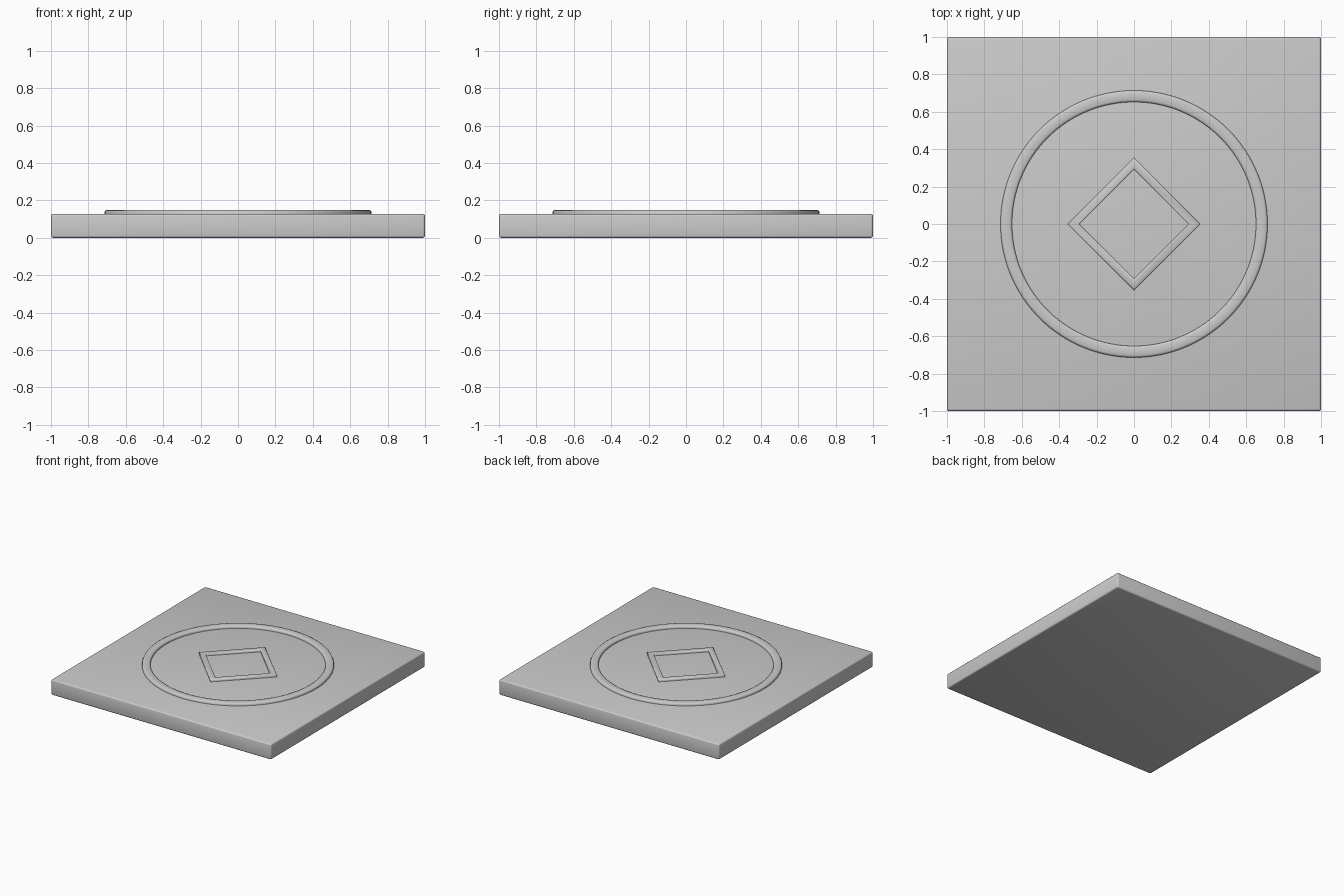
import bpy, bmesh, math

if "Cube" in bpy.data.objects:
    bpy.data.objects.remove(bpy.data.objects["Cube"])


def finish(name, bm, angle):
    bmesh.ops.recalc_face_normals(bm, faces=bm.faces)
    mesh = bpy.data.meshes.new(name)
    bm.to_mesh(mesh)
    bm.free()
    ob = bpy.data.objects.new(name, mesh)
    bpy.context.collection.objects.link(ob)
    bpy.ops.object.select_all(action='DESELECT')
    ob.select_set(True)
    bpy.context.view_layer.objects.active = ob
    bpy.ops.object.shade_smooth_by_angle(angle=math.radians(angle))
    return ob


def raised_band(name, outer, inner, top, bevel, sides):
    """Closed band with rounded shoulders, swept about z."""
    base = 0.115
    b = bevel
    k = b * 0.29
    profile = [(outer, base), (outer, top - b), (outer - k, top - k), (outer - b, top),
               (inner + b, top), (inner + k, top - k), (inner, top - b), (inner, base)]
    bm = bmesh.new()
    rings = []
    for i in range(sides):
        a = 2 * math.pi * i / sides
        rings.append([bm.verts.new((r * math.cos(a), r * math.sin(a), z)) for r, z in profile])
    n = len(profile)
    for i in range(sides):
        p, q = rings[i], rings[(i + 1) % sides]
        for j in range(n):
            k2 = (j + 1) % n
            bm.faces.new((p[j], q[j], q[k2], p[k2]))
    return finish(name, bm, 50)


# Square slab with softened edges
bm = bmesh.new()
bmesh.ops.create_cube(bm, size=1)
for v in bm.verts:
    v.co = (v.co.x * 2, v.co.y * 2, (v.co.z + 0.5) * 0.128)
bmesh.ops.bevel(bm, geom=bm.edges[:], offset=0.012, segments=3, profile=0.5, affect='EDGES')
finish("floor_slab", bm, 40)

# Raised circular and diamond trims
raised_band("circle_trim", 0.714, 0.652, 0.149, 0.012, 128)
raised_band("diamond_trim", 0.355, 0.292, 0.146, 0.010, 4)
